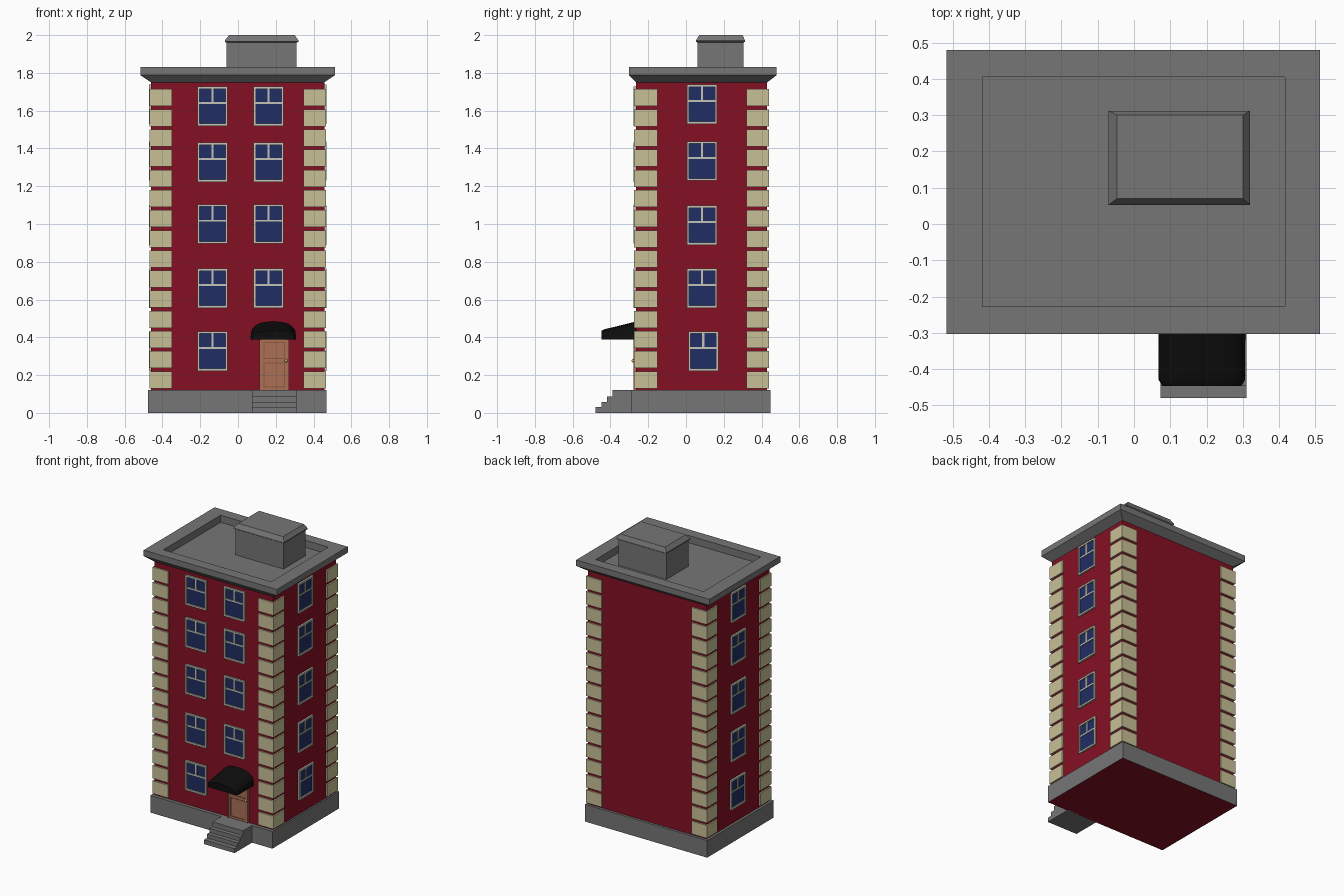
import bpy, bmesh, math
from mathutils import Matrix, Vector

if "Cube" in bpy.data.objects:
    bpy.data.objects.remove(bpy.data.objects["Cube"])

def mat(name, rgb):
    m = bpy.data.materials.new(name)
    m.diffuse_color = (*rgb, 1)
    m.use_nodes = True
    m.node_tree.nodes["Principled BSDF"].inputs["Base Color"].default_value = m.diffuse_color
    return m

RED = mat("brick red", (0.235, 0.005, 0.017))
GREY = mat("stone grey", (0.18, 0.18, 0.18))
CREAM = mat("cream stone", (0.58, 0.53, 0.31))
BLUE = mat("glass blue", (0.015, 0.026, 0.125))
WHITE = mat("frame off white", (0.55, 0.55, 0.48))
DOOR = mat("door brown", (0.41, 0.16, 0.093))
TRIM = mat("door trim brown", (0.27, 0.10, 0.05))
BLACK = mat("awning black", (0.004, 0.004, 0.004))
BRASS = mat("brass", (0.6, 0.4, 0.1))

def finish(name, bm, mats):
    bmesh.ops.recalc_face_normals(bm, faces=bm.faces)
    me = bpy.data.meshes.new(name)
    bm.to_mesh(me)
    bm.free()
    for m in mats:
        me.materials.append(m)
    ob = bpy.data.objects.new(name, me)
    bpy.context.collection.objects.link(ob)
    return ob

def add_box(bm, x0, x1, y0, y1, z0, z1, mi=0):
    M = Matrix.Translation(((x0 + x1) / 2, (y0 + y1) / 2, (z0 + z1) / 2)) @ \
        Matrix.Diagonal((x1 - x0, y1 - y0, z1 - z0, 1))
    vs = bmesh.ops.create_cube(bm, size=1, matrix=M)["verts"]
    for f in {f for v in vs for f in v.link_faces}:
        f.material_index = mi

def loft(name, rings, mats):
    """Join closed point rings and cap both ends."""
    bm = bmesh.new()
    R = [[bm.verts.new(p) for p in r] for r in rings]
    n = len(R[0])
    for a, b in zip(R, R[1:]):
        for i in range(n):
            bm.faces.new((a[i], a[(i + 1) % n], b[(i + 1) % n], b[i]))
    bm.faces.new(R[0])
    bm.faces.new(R[-1])
    return finish(name, bm, mats)

def rect(x0, x1, y0, y1, z):
    return [(x0, y0, z), (x1, y0, z), (x1, y1, z), (x0, y1, z)]

X0, X1, Y0, Y1 = -0.46, 0.457, -0.265, 0.43   # brick wall planes

# brick body
loft("brick_body", [rect(X0, X1, Y0, Y1, z) for z in (0.1, 1.76)], [RED])

# plinth, red on the underside
base = loft("plinth", [rect(-0.477, 0.468, -0.288, 0.447, z) for z in (0, 0.12)], [GREY, RED])
for p in base.data.polygons:
    if p.normal.z < -0.9:
        p.material_index = 1

# cornice with sunken roof
outer = (-0.517, 0.513, -0.303, 0.48)
inner = (-0.418, 0.416, -0.228, 0.405)
loft("cornice_roof", [rect(X0, X1, Y0, Y1, 1.75), rect(*outer, 1.788), rect(*outer, 1.83),
                      rect(*inner, 1.83), rect(*inner, 1.78)], [GREY])

# roof hut with bevelled cap
wall = (-0.062, 0.31, 0.06, 0.305)
lip = (-0.07, 0.32, 0.053, 0.312)
loft("roof_hut", [rect(*wall, 1.77), rect(*wall, 1.96), rect(*lip, 1.965), rect(*lip, 1.972),
                  rect(-0.047, 0.30, 0.07, 0.30, 2.0)], [GREY])

# corner quoins
bm = bmesh.new()
for i in range(15):
    z = 0.13 + i * 0.1067
    for xa, xb in ((-0.469, -0.35), (0.346, 0.467)):
        for ya, yb in ((-0.275, -0.152), (0.32, 0.44)):
            add_box(bm, xa, xb, ya, yb, z, z + 0.09)
finish("quoins", bm, [CREAM])

# sash window, built facing -y at the origin then placed
def window(name, loc, angle):
    bm = bmesh.new()
    w, h, t = 0.08, 0.104, 0.012
    add_box(bm, -w + 0.005, w - 0.005, -0.004, 0.004, -h + 0.005, h - 0.005, 1)
    for s in (-1, 1):
        a, b = sorted((s * w, s * (w - t)))
        add_box(bm, a, b, -0.012, 0.004, -h, h)
        a, b = sorted((s * h, s * (h - t)))
        add_box(bm, -w + t, w - t, -0.012, 0.004, a, b)
    add_box(bm, -w + t, w - t, -0.009, 0.003, 0.012, 0.022)
    add_box(bm, -0.006, 0.006, -0.009, 0.003, 0.022, h - t)
    bm.transform(Matrix.Translation(loc) @ Matrix.Rotation(angle, 4, 'Z'))
    finish(name, bm, [WHITE, BLUE])

front_z = (0.327, 0.66, 1.0, 1.327, 1.623)
side_z = (0.327, 0.66, 0.993, 1.333, 1.634)
for i, z in enumerate(front_z):
    window(f"front_window_left_{i}", (-0.135, Y0, z), 0)
    if i:
        window(f"front_window_right_{i}", (0.162, Y0, z), 0)
for i, z in enumerate(side_z):
    y = 0.092 if i == 0 else 0.085
    window(f"right_window_{i}", (X1, y, z), math.pi / 2)
    window(f"left_window_{i}", (X0, y, z), -math.pi / 2)

# door with frame, rails and panels
bm = bmesh.new()
add_box(bm, 0.12, 0.262, Y0 - 0.004, Y0 + 0.01, 0.12, 0.39, 1)
for a, b in ((0.113, 0.122), (0.26, 0.269)):
    add_box(bm, a, b, Y0 - 0.012, Y0 + 0.01, 0.12, 0.395)
for a, b in ((0.122, 0.134), (0.248, 0.26)):
    add_box(bm, a, b, Y0 - 0.008, Y0, 0.12, 0.385)
for a, b in ((0.12, 0.134), (0.267, 0.285), (0.376, 0.392)):
    add_box(bm, 0.134, 0.248, Y0 - 0.008, Y0, a, b)
for a, b in ((0.139, 0.262), (0.29, 0.371)):
    add_box(bm, 0.139, 0.243, Y0 - 0.007, Y0, a, b)
finish("door", bm, [DOOR, TRIM])

# door knob
bm = bmesh.new()
bmesh.ops.create_uvsphere(bm, u_segments=10, v_segments=6, radius=0.009,
                          matrix=Matrix.Translation((0.255, Y0 - 0.015, 0.276)))
finish("door_knob", bm, [BRASS])

# arched awning, lower at the front
def arch(y, w, rise):
    pts = [(0.187 - w, y, 0.388), (0.187 + w, y, 0.388)]
    for i in range(13):
        a = math.pi * i / 12
        c, s = math.cos(a), math.sin(a)
        pts.append((0.187 + w * math.copysign(abs(c) ** 0.8, c), y, 0.403 + rise * s ** 0.8))
    return pts
loft("awning", [arch(Y0 + 0.01, 0.12, 0.083), arch(-0.43, 0.119, 0.040),
                arch(-0.447, 0.108, 0.032)], [BLACK])

# entrance steps
bm = bmesh.new()
for y, za, zb in ((-0.48, 0, 0.03), (-0.447, 0.03, 0.058), (-0.418, 0.058, 0.087), (-0.388, 0.087, 0.12)):
    add_box(bm, 0.073, 0.31, y, -0.28, za, zb)
finish("entrance_steps", bm, [GREY])
